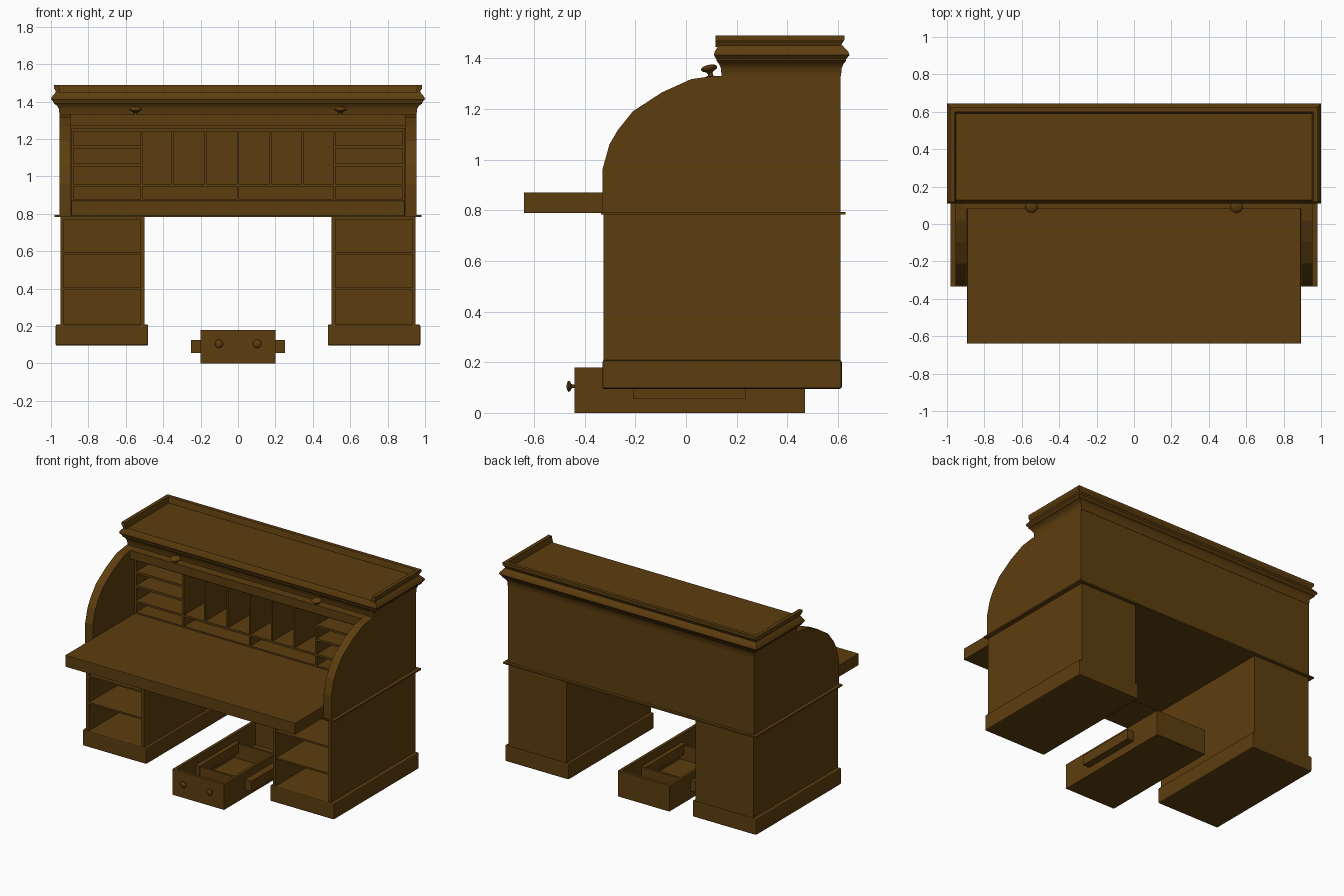
import bpy, bmesh, math
from mathutils import Matrix

if "Cube" in bpy.data.objects:
    bpy.data.objects.remove(bpy.data.objects["Cube"])

wood = bpy.data.materials.new("brown_wood")
wood.diffuse_color = (0.11, 0.047, 0.0045, 1)
wood.use_nodes = True
wood.node_tree.nodes["Principled BSDF"].inputs["Base Color"].default_value = wood.diffuse_color


def finish(name, bm, smooth=False, bevel=0):
    bmesh.ops.recalc_face_normals(bm, faces=bm.faces)
    me = bpy.data.meshes.new(name)
    bm.to_mesh(me)
    bm.free()
    me.materials.append(wood)
    ob = bpy.data.objects.new(name, me)
    bpy.context.collection.objects.link(ob)
    if bevel:
        m = ob.modifiers.new("bevel", 'BEVEL')
        m.width, m.segments = bevel, 2
    if smooth:
        for p in me.polygons:
            p.use_smooth = True
        me.set_sharp_from_angle(angle=math.radians(35))
    return ob


def boxes(name, items, bevel=0):
    """Each item is (x0, x1, y0, y1, z0, z1)."""
    bm = bmesh.new()
    for x0, x1, y0, y1, z0, z1 in items:
        m = Matrix.Translation(((x0 + x1) / 2, (y0 + y1) / 2, (z0 + z1) / 2))
        m = m @ Matrix.Diagonal((abs(x1 - x0), y1 - y0, z1 - z0, 1))
        bmesh.ops.create_cube(bm, size=1, matrix=m)
    return finish(name, bm, bevel=bevel)


def loft(name, rings, closed=True, smooth=False):
    """Skin a row of equal-length point loops and cap both ends."""
    bm = bmesh.new()
    rows = [[bm.verts.new(p) for p in r] for r in rings]
    n = len(rows[0])
    for a, b in zip(rows, rows[1:]):
        for i in range(n):
            j = (i + 1) % n
            bm.faces.new((a[i], a[j], b[j], b[i]))
    bm.faces.new(rows[0])
    bm.faces.new(rows[-1])
    return finish(name, bm, smooth)


def knob(name, loc, rot_x, s, sides=14):
    prof = [(.012, -.01), (.010, .014), (.016, .02), (.031, .027),
            (.034, .035), (.026, .043), (.010, .047)]
    ob = loft(name, [[(r * s * math.cos(2 * math.pi * k / sides),
                       r * s * math.sin(2 * math.pi * k / sides), h * s)
                      for k in range(sides)] for r, h in prof], smooth=True)
    ob.location = loc
    ob.rotation_euler = (rot_x, 0, 0)


side_prof = [(-.33, .79), (-.33, .96), (-.302, 1.06), (-.27, 1.115), (-.21, 1.19),
             (-.095, 1.265), (.02, 1.317), (.11, 1.33), (.61, 1.33), (.61, .79)]

for s, side in ((-1, "left"), (1, "right")):
    # Open pedestal with drawer bays
    w = [(s * .93, s * .95, -.325, .61, .2, .785), (s * .50, s * .52, -.325, .61, .2, .785),
         (s * .52, s * .93, .59, .61, .2, .785), (s * .52, s * .93, -.32, .59, .77, .785)]
    w += [(s * .52, s * .93, -.32, .59, z - .006, z + .006) for z in (.40, .588)]
    boxes(side + "_pedestal", w)
    boxes(side + "_plinth", [(s * .48, s * .975, -.33, .615, .095, .208)], bevel=.008)
    # Curved cabinet cheek
    loft(side + "_curved_side", [[(s * x, y, z) for y, z in side_prof] for x in (.895, .955)])
    knob(side + "_roll_knob", (s * .548, .098, 1.327), .2, 1)

# Desk deck
boxes("deck_moulding", [(-.98, .98, -.335, .63, .783, .793)])
boxes("writing_surface", [(-.892, .892, -.64, .6, .788, .87)], bevel=.003)
boxes("cabinet_back", [(-.9, .9, .59, .61, .79, 1.33)])
boxes("cabinet_top", [(-.9, .9, .11, .6, 1.312, 1.33)])
boxes("rolled_front_rail", [(-.895, .895, .08, .12, 1.27, 1.33)])

# Pigeonhole unit: frame, letter slots, side shelves, low slots
Y0, Y1 = .13, .59
frame = [(-.893, .893, Y0, Y1, 1.24, 1.26), (-.893, .893, Y0, Y1, .945, .96),
         (-.893, -.88, Y0, Y1, .87, 1.24), (.88, .893, Y0, Y1, .87, 1.24),
         (-.88, .88, Y0, Y1, .87, .88), (-.006, .006, Y0, Y1, .88, .945)]
frame += [(s * .508, s * .52, Y0, Y1, .87, 1.24) for s in (-1, 1)]
boxes("pigeonhole_frame", frame)
boxes("letter_dividers", [(x - .006, x + .006, Y0, Y1, .96, 1.24)
                          for x in (-.35, -.175, 0, .172, .345)])
boxes("paper_shelves", [(s * .52, s * .88, Y0, Y1, z - .008, z + .008)
                        for s in (-1, 1) for z in (1.06, 1.157)])

# Moulded crown
crown = [(.955, .14, .612, 1.33), (.957, .138, .614, 1.36), (.968, .13, .622, 1.378),
         (.985, .12, .632, 1.39), (.985, .12, .632, 1.396), (1, .11, .645, 1.412),
         (.996, .113, .641, 1.425), (.975, .128, .618, 1.45)]
loft("crown_moulding", [[(-x, a, z), (x, a, z), (x, b, z), (-x, b, z)]
                        for x, a, b, z in crown], smooth=True)
# Three-sided gallery rail, open at the front
rail = [(-.035, 1.445), (-.015, 1.445), (-.008, 1.46), (0, 1.472), (0, 1.49), (-.025, 1.49)]
path = [(-1, 0), (-1, 1), (1, 1), (1, 0)]
loft("gallery_rail", [[(sx * (.985 + o), (.625 + o) if back else .117, z) for o, z in rail]
                      for sx, back in path])

# Loose drawer in the kneehole
boxes("drawer", [(-.2, .2, -.44, -.42, 0, .18), (-.2, .2, .45, .47, 0, .18),
                 (-.2, -.18, -.42, .45, 0, .18), (.18, .2, -.42, .45, 0, .18),
                 (-.18, .18, -.42, .45, 0, .015)])
boxes("drawer_runners", [(-.25, -.15, -.21, .235, .055, .125), (.15, .25, -.21, .235, .055, .125)])
boxes("drawer_partitions", [(-.18, .18, y - .008, y + .008, .015, .12) for y in (-.2, .225)])
for s, side in ((-1, "left"), (1, "right")):
    knob(side + "_drawer_knob", (s * .102, -.44, .105), math.pi / 2, .66)
